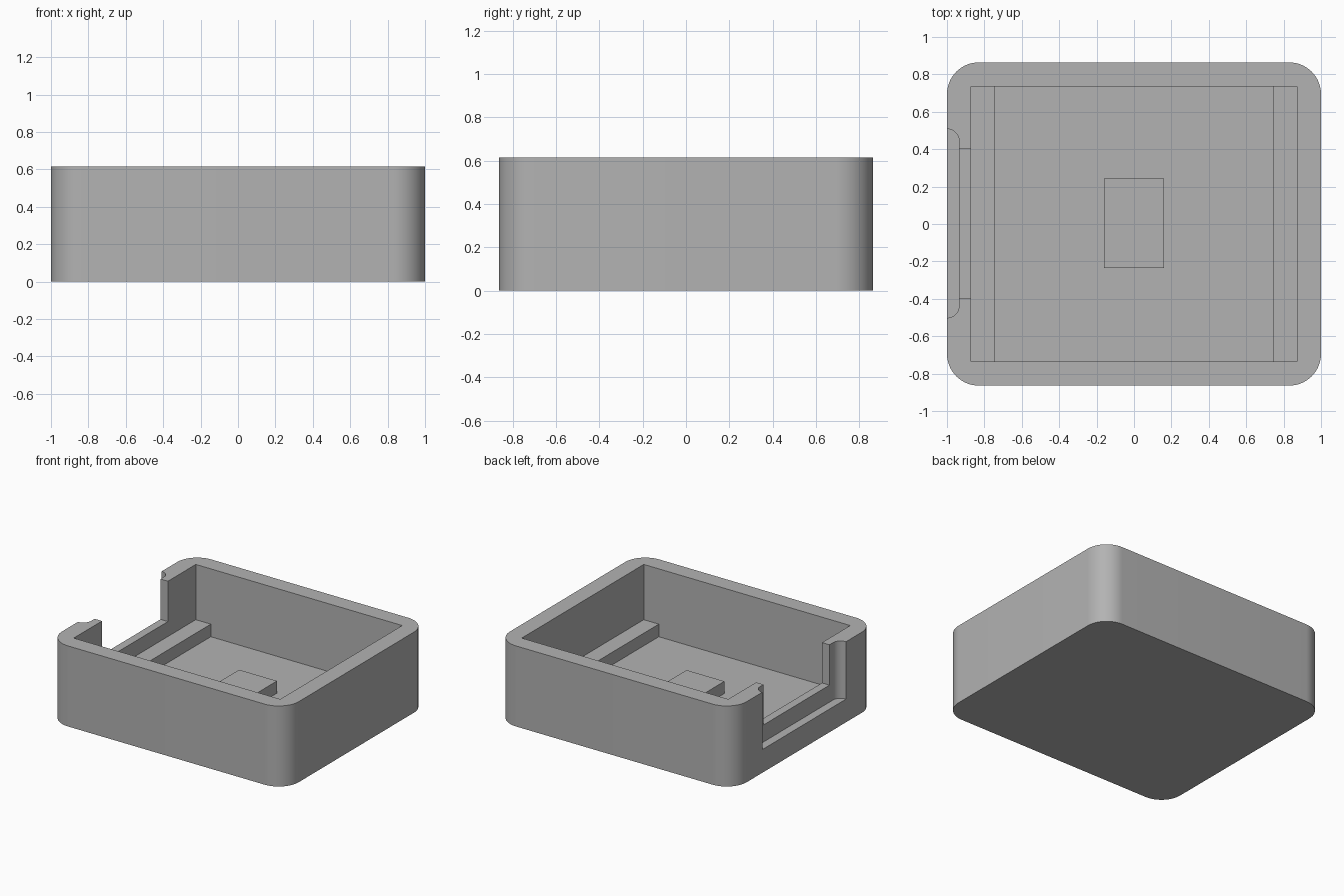
import bpy, bmesh, math

if "Cube" in bpy.data.objects:
    bpy.data.objects.remove(bpy.data.objects["Cube"])

HX, HY, H = 1.0, 0.864, 0.615      # outer half sizes and height
IX, IY = 0.872, 0.736              # cavity half sizes
FLOOR, STEP = 0.097, 0.193         # cavity floor, ledge top

grey = bpy.data.materials.new("plain grey")
grey.diffuse_color = (0.45, 0.45, 0.45, 1)
grey.use_nodes = True
grey.node_tree.nodes["Principled BSDF"].inputs["Base Color"].default_value = grey.diffuse_color


def prism(name, x0, x1, y0, y1, z0, z1, radius=0.0, segments=16):
    """Box with optionally rounded vertical edges."""
    bm = bmesh.new()
    bmesh.ops.create_cube(bm, size=1)
    for v in bm.verts:
        v.co = (x1 if v.co.x > 0 else x0, y1 if v.co.y > 0 else y0, z1 if v.co.z > 0 else z0)
    if radius:
        upright = [e for e in bm.edges if abs(e.verts[0].co.z - e.verts[1].co.z) > 1e-4]
        bmesh.ops.bevel(bm, geom=upright, offset=radius, segments=segments,
                        profile=0.5, affect='EDGES')
    mesh = bpy.data.meshes.new(name)
    bm.to_mesh(mesh)
    bm.free()
    mesh.materials.append(grey)
    ob = bpy.data.objects.new(name, mesh)
    bpy.context.collection.objects.link(ob)
    return ob


def cut(target, cutter):
    """Subtract a cutter, apply, and remove the cutter."""
    mod = target.modifiers.new("cut", 'BOOLEAN')
    mod.operation, mod.solver, mod.object = 'DIFFERENCE', 'EXACT', cutter
    bpy.context.view_layer.objects.active = target
    bpy.ops.object.modifier_apply(modifier=mod.name)
    bpy.data.objects.remove(cutter)


# tray body with rounded corners
tray = prism("tray", -HX, HX, -HY, HY, 0, H, radius=0.17)
# open cavity
cut(tray, prism("cavity_cutter", -IX, IX, -IY, IY, FLOOR, H + 0.2))
# connector slot through the left wall
cut(tray, prism("slot_cutter", -1.2, -0.8, -0.395, 0.4, 0.307, H + 0.2))
# shallow outer recess around the slot, rounded upright edges
cut(tray, prism("recess_cutter", -1.2, -0.935, -0.502, 0.508, 0.177, H + 0.2, radius=0.065))

# support ledges along both side walls
for side, s in (("left", -1), ("right", 1)):
    xs = sorted((s * 0.745, s * (IX + 0.01)))
    prism(side + "_ledge", xs[0], xs[1], -IY - 0.01, IY + 0.01, FLOOR - 0.02, STEP)

# raised pad in the middle of the floor
prism("centre_pad", -0.16, 0.16, -0.235, 0.242, FLOOR - 0.02, 0.19)

# smooth curved corners, keep hard edges
bpy.ops.object.select_all(action='DESELECT')
tray.select_set(True)
bpy.context.view_layer.objects.active = tray
bpy.ops.object.shade_smooth_by_angle(angle=math.radians(30))
